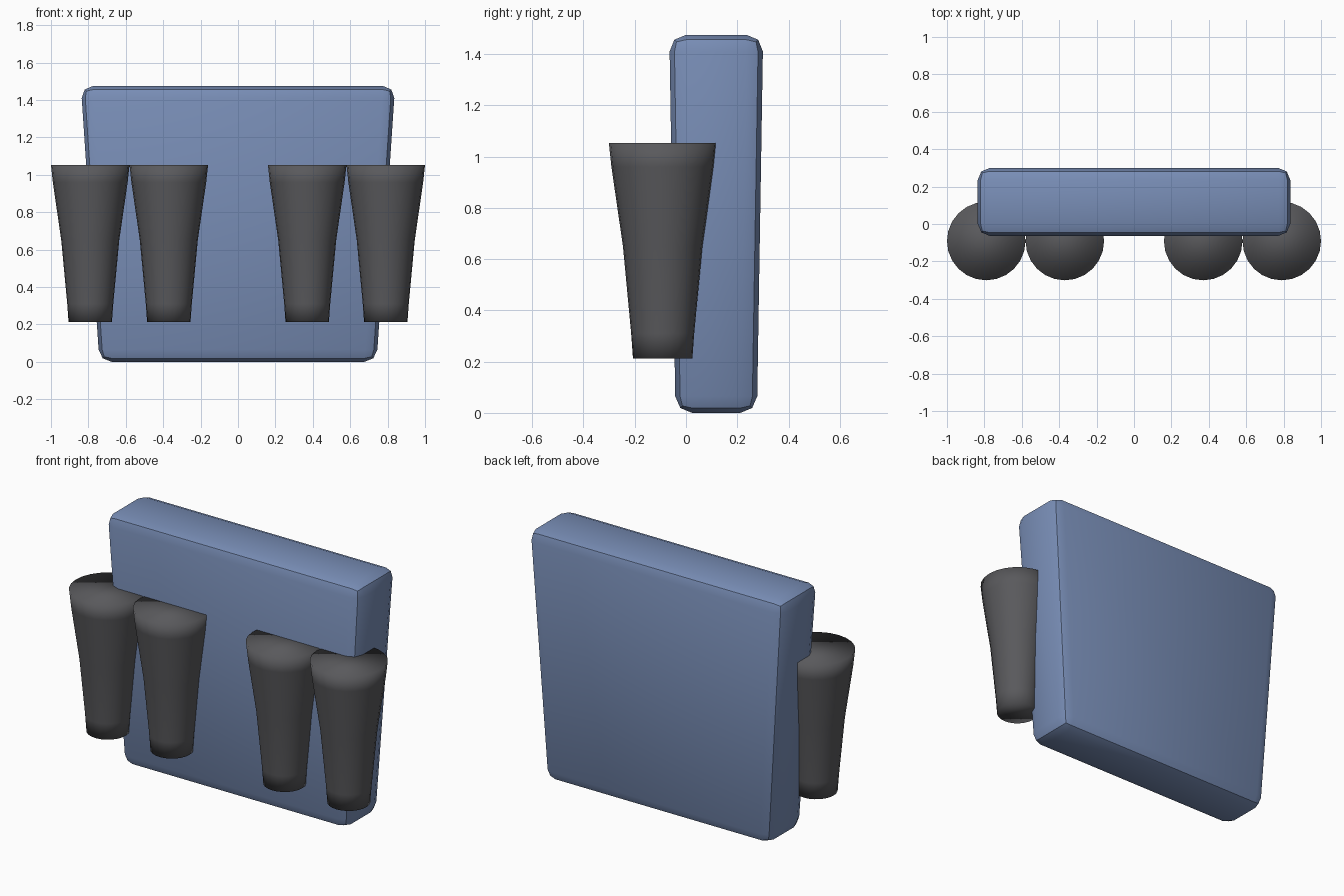
import bpy, bmesh, math

if "Cube" in bpy.data.objects:
    bpy.data.objects.remove(bpy.data.objects["Cube"])


def material(name, color):
    m = bpy.data.materials.new(name)
    m.diffuse_color = color
    m.use_nodes = True
    m.node_tree.nodes["Principled BSDF"].inputs["Base Color"].default_value = m.diffuse_color
    return m


def finish(bm, name, mat):
    bmesh.ops.recalc_face_normals(bm, faces=bm.faces[:])
    me = bpy.data.meshes.new(name)
    bm.to_mesh(me)
    bm.free()
    me.materials.append(mat)
    ob = bpy.data.objects.new(name, me)
    bpy.context.collection.objects.link(ob)
    return ob


blue = material("blue", (0.19, 0.27, 0.47, 1))
dark = material("dark_grey", (0.1, 0.1, 0.107, 1))

# Tapered back panel with rounded edges
HEIGHT, CENTRE_Y = 1.475, 0.118
bm = bmesh.new()
bmesh.ops.create_cube(bm, size=2)
for v in bm.verts:
    top = v.co.z > 0
    v.co.x *= 0.84 if top else 0.741
    v.co.y = CENTRE_Y + v.co.y * (0.183 if top else 0.159)
    v.co.z = HEIGHT if top else 0
bmesh.ops.bevel(bm, geom=bm.edges[:], offset=0.065, segments=2,
                profile=0.5, affect='EDGES')
panel = finish(bm, "back_panel", blue)
bpy.context.view_layer.objects.active = panel
panel.select_set(True)
bpy.ops.object.shade_smooth_by_angle(angle=math.radians(30))

# Four tapered pouches along the front, as (radius, height) rings
PROFILE = [(0.116, 0.213), (0.123, 0.31), (0.155, 0.65), (0.2, 0.96), (0.21, 1.053)]
SIDES = 24


def pouch(name, x):
    bm = bmesh.new()
    rings = []
    for r, z in PROFILE:
        rings.append([bm.verts.new((r * math.cos(a), r * math.sin(a), z))
                      for a in (2 * math.pi * i / SIDES for i in range(SIDES))])
    for low, high in zip(rings, rings[1:]):
        for i in range(SIDES):
            j = (i + 1) % SIDES
            bm.faces.new((low[i], low[j], high[j], high[i]))
    bm.faces.new(rings[0][::-1])
    bm.faces.new(rings[-1])
    for f in bm.faces:
        f.smooth = True
    ob = finish(bm, name, dark)
    ob.location = (x, -0.091, 0)


for side, sign in (("left", -1), ("right", 1)):
    pouch(side + "_outer_pouch", sign * 0.79)
    pouch(side + "_inner_pouch", sign * 0.37)
